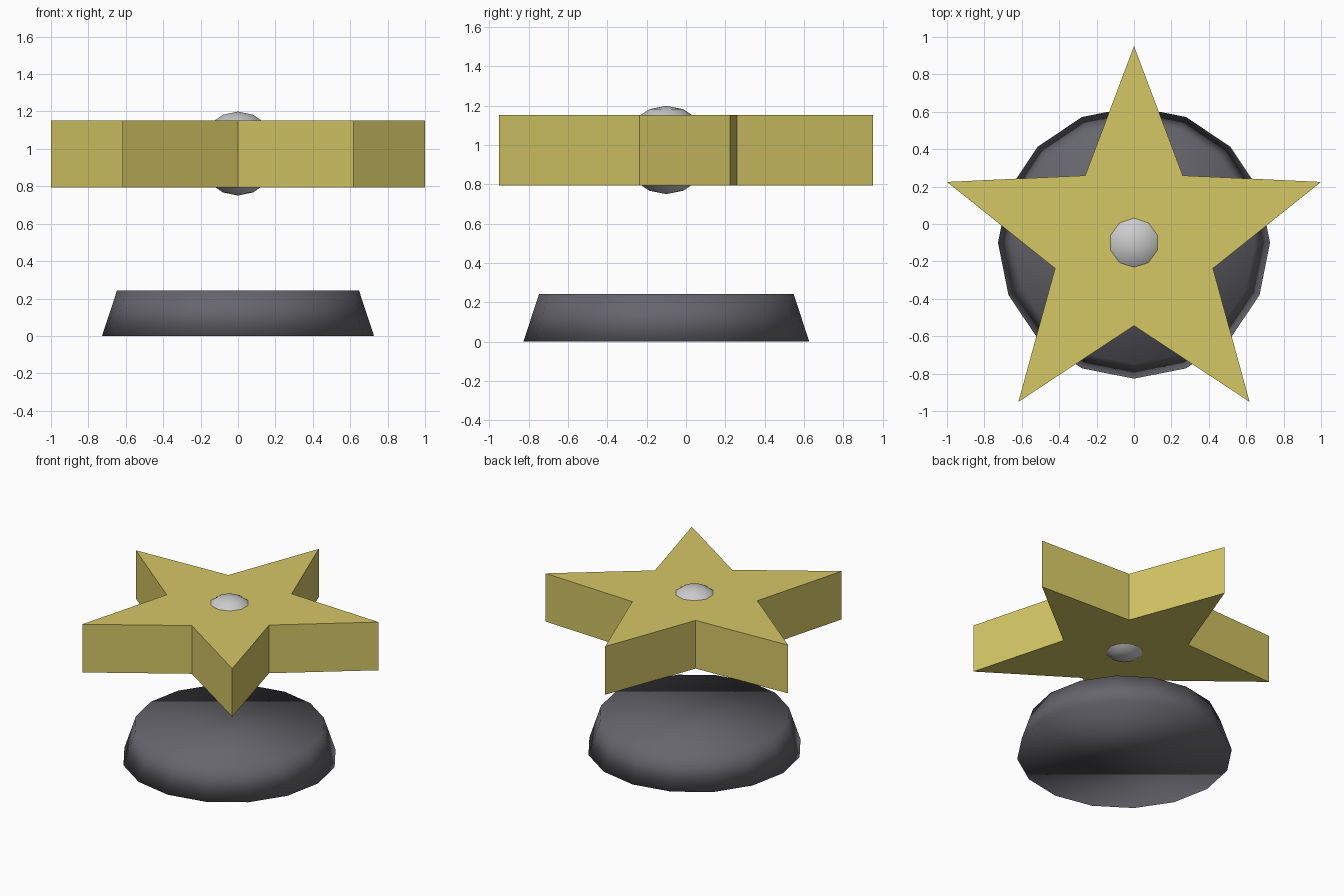
import bpy, bmesh
from math import sin, cos, pi

if "Cube" in bpy.data.objects:
    bpy.data.objects.remove(bpy.data.objects["Cube"])

CY = -0.10  # common axis of all parts in y


def material(name, rgb):
    m = bpy.data.materials.new(name)
    m.diffuse_color = (*rgb, 1)
    m.use_nodes = True
    m.node_tree.nodes["Principled BSDF"].inputs["Base Color"].default_value = m.diffuse_color
    return m


def finish(name, bm, loc, smooth, mat=None):
    bmesh.ops.recalc_face_normals(bm, faces=bm.faces)
    for f in bm.faces:
        f.smooth = smooth
    me = bpy.data.meshes.new(name)
    bm.to_mesh(me)
    bm.free()
    if mat:
        me.materials.append(mat)
    ob = bpy.data.objects.new(name, me)
    ob.location = loc
    bpy.context.collection.objects.link(ob)
    return ob


# Tapered 16-sided base, softly shaded all over
bm = bmesh.new()
bmesh.ops.create_cone(bm, cap_ends=True, segments=16,
                      radius1=0.727, radius2=0.647, depth=0.243)
finish("base", bm, (0, CY, 0.1215), True,
       material("dark_grey", (0.13, 0.13, 0.15)))

# Five-pointed star, extruded upwards
bm = bmesh.new()
R_OUT, R_IN, THICK = 1 / sin(0.4 * pi), 0.444, 0.359
verts = []
for i in range(10):
    a = pi / 2 + i * pi / 5
    r = R_IN if i % 2 else R_OUT
    verts.append(bm.verts.new((r * cos(a), r * sin(a), 0)))
face = bm.faces.new(verts)
ext = bmesh.ops.extrude_face_region(bm, geom=[face])
top = [g for g in ext["geom"] if isinstance(g, bmesh.types.BMVert)]
bmesh.ops.translate(bm, verts=top, vec=(0, 0, THICK))
finish("star", bm, (0, CY, 0.793), False,
       material("yellow", (0.66, 0.57, 0.13)))

# Low-poly ball through the middle of the star
bm = bmesh.new()
bmesh.ops.create_uvsphere(bm, u_segments=10, v_segments=8, radius=0.2245)
finish("centre_ball", bm, (0, CY, 0.975), True)
